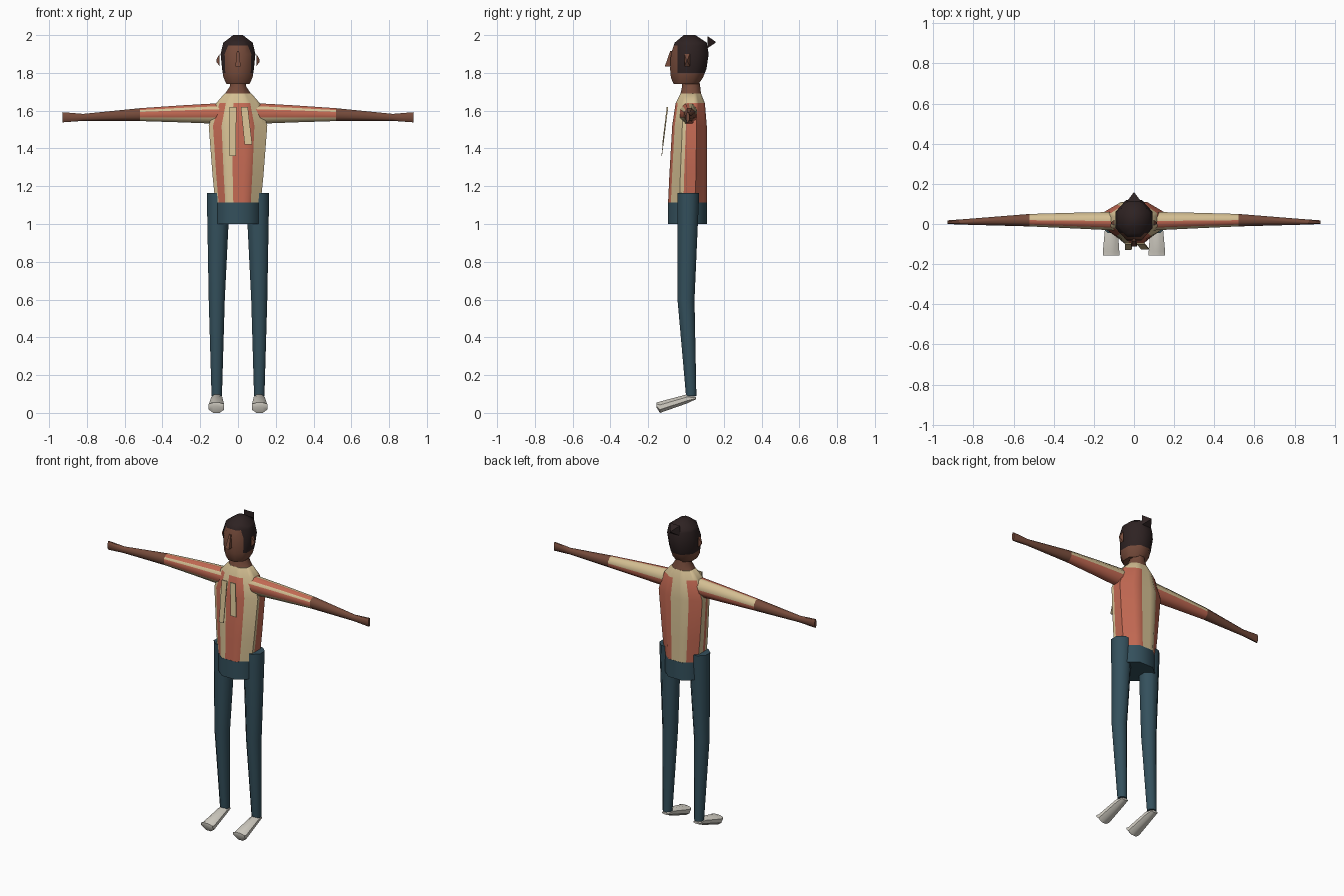
import bpy, bmesh
from math import sin, cos, pi, radians
from mathutils import Vector

cube = bpy.data.objects.get("Cube")
if cube:
    bpy.data.objects.remove(cube, do_unlink=True)


def material(name, rgb):
    m = bpy.data.materials.new(name)
    m.use_nodes = True
    m.diffuse_color = (*rgb, 1)
    m.node_tree.nodes["Principled BSDF"].inputs["Base Color"].default_value = (*rgb, 1)
    return m


RED = material("shirt_terracotta", (0.54, 0.14, 0.085))
CREAM = material("shirt_cream", (0.66, 0.52, 0.29))
SKIN = material("skin_brown", (0.18, 0.07, 0.043))
TEAL = material("trouser_teal", (0.034, 0.08, 0.107))
DARK = material("hair_dark", (0.027, 0.016, 0.016))
WHITE = material("shoe_white", (0.67, 0.64, 0.57))


def loft(name, axis, rings, mats, sides=8, sub=1, paint=None, cuts=(), mirror=1, smooth=50):
    """Skin of polygon rings along an axis; ring = (position, a_min, a_max, b_min, b_max)."""
    bm = bmesh.new()
    reach = cos(pi / sides) if sides % 4 == 0 else 1
    corner = [(cos(t) / reach, sin(t) / reach)
              for t in (2 * pi * (k + 0.5) / sides for k in range(sides))]
    unit = []
    for k, (a, b) in enumerate(corner):
        c, d = corner[(k + 1) % sides]
        unit += [(a + (c - a) * j / sub, b + (d - b) * j / sub) for j in range(sub)]
    rows = []
    for pos, a0, a1, b0, b1 in rings:
        row = []
        for u, v in unit:
            co = [(a0 + a1 + u * (a1 - a0)) / 2, (b0 + b1 + v * (b1 - b0)) / 2]
            co.insert(axis, pos)
            row.append(bm.verts.new((co[0] * mirror, co[1], co[2])))
        rows.append(row)
    n = len(unit)
    for low, high in zip(rows, rows[1:]):
        for j in range(n):
            f = bm.faces.new((low[j], low[(j + 1) % n], high[(j + 1) % n], high[j]))
            f.material_index = j
    bm.faces.new(rows[0])
    bm.faces.new(rows[-1])
    for point, normal in cuts:
        bmesh.ops.bisect_plane(bm, geom=bm.verts[:] + bm.edges[:] + bm.faces[:],
                               plane_co=point, plane_no=normal)
    # The index holds the column until the paint rule replaces it
    for f in bm.faces:
        f.material_index = paint(f.material_index, f.calc_center_median()) if paint else 0
    bmesh.ops.recalc_face_normals(bm, faces=bm.faces[:])
    mesh = bpy.data.meshes.new(name)
    bm.to_mesh(mesh)
    bm.free()
    for m in mats:
        mesh.materials.append(m)
    ob = bpy.data.objects.new(name, mesh)
    bpy.context.collection.objects.link(ob)
    bpy.ops.object.select_all(action='DESELECT')
    ob.select_set(True)
    bpy.context.view_layer.objects.active = ob
    bpy.ops.object.shade_smooth_by_angle(angle=radians(smooth))
    return ob


# Striped shirt with a plain collar
BODY = "RRRR" "RCCC" "CRRR" "CCRC" "CRRC" "CRRR" "RCCC" "CRRR"
loft("shirt", 2, [
    (1.11, -0.12, 0.12, -0.095, 0.11),
    (1.26, -0.135, 0.135, -0.088, 0.11),
    (1.52, -0.155, 0.155, -0.073, 0.11),
    (1.64, -0.115, 0.115, -0.055, 0.1),
    (1.69, -0.072, 0.072, -0.03, 0.08)],
    [RED, CREAM], sub=4,
    paint=lambda col, c: int(c.z > 1.64 or BODY[col] == "C"))
loft("neck", 2, [(1.685, -0.072, 0.072, -0.03, 0.08),
                 (1.73, -0.042, 0.042, -0.02, 0.075),
                 (1.76, -0.04, 0.04, -0.02, 0.07)], [SKIN])
loft("trouser_hips", 2, [(1.0, -0.12, 0.12, -0.096, 0.111),
                         (1.115, -0.12, 0.12, -0.096, 0.111)], [TEAL])

# Loose shirt front panels
loft("right_front_panel", 2, [(1.36, -0.045, -0.012, -0.13, -0.127),
                              (1.62, -0.045, -0.008, -0.102, -0.094)], [CREAM], sides=4)
loft("left_front_panel", 2, [(1.42, 0.035, 0.075, -0.126, -0.122),
                             (1.62, 0.015, 0.052, -0.102, -0.094)], [CREAM], sides=4)


# Head, with the hair above the temples, brow and nape
def hair_rule(col, c):
    return int(c.z > 1.8 and (c.y > -0.045 or c.z > 1.945))


loft("head", 2, [
    (1.74, -0.06, 0.06, -0.065, 0.065),
    (1.775, -0.077, 0.077, -0.08, 0.09),
    (1.82, -0.084, 0.084, -0.084, 0.108),
    (1.9, -0.092, 0.092, -0.08, 0.12),
    (1.96, -0.078, 0.078, -0.06, 0.11),
    (2.0, -0.025, 0.025, -0.012, 0.05)],
    [SKIN, DARK], paint=hair_rule,
    cuts=[(Vector((0, 0, 1.8)), Vector((0, 0, 1))),
          (Vector((0, 0, 1.945)), Vector((0, 0, 1))),
          (Vector((0, -0.045, 0)), Vector((0, 1, 0)))])
loft("hair_bun", 1, [(0.113, -0.035, 0.035, 1.93, 1.995),
                     (0.157, -0.002, 0.002, 1.96, 1.965)], [DARK], sides=4, smooth=20)
loft("nose", 2, [(1.835, -0.014, 0.014, -0.112, -0.07),
                 (1.915, -0.006, 0.006, -0.084, -0.07)], [SKIN], sides=4, smooth=20)

# Limbs, built once for each side
SLEEVE = "CC" "CR" "RC" "RR" "CC" "RR" "RR" "RC"
for side, s in (("left", 1), ("right", -1)):
    loft(side + "_ear", 0, [(0.098, -0.008, 0.02, 1.835, 1.9),
                            (0.115, 0.002, 0.008, 1.86, 1.87)],
         [SKIN], sides=4, mirror=s, smooth=20)
    loft(side + "_sleeve", 0, [(0.09, -0.032, 0.06, 1.53, 1.64),
                               (0.3, -0.022, 0.056, 1.538, 1.628),
                               (0.52, -0.012, 0.05, 1.545, 1.613)],
         [RED, CREAM], sub=2, mirror=s,
         paint=lambda col, c: int(SLEEVE[col] == "C"))
    loft(side + "_forearm_and_hand", 0, [(0.52, -0.012, 0.05, 1.545, 1.613),
                                         (0.82, -0.004, 0.026, 1.546, 1.583),
                                         (0.93, 0.0, 0.018, 1.538, 1.592)],
         [SKIN], mirror=s)
    loft(side + "_trouser_leg", 2, [(0.09, 0.085, 0.14, 0.0, 0.055),
                                    (0.6, 0.07, 0.155, -0.045, 0.045),
                                    (1.165, 0.042, 0.165, -0.045, 0.07)],
         [TEAL], mirror=s)
    loft(side + "_shoe", 1, [(-0.157, 0.073, 0.155, 0.03, 0.054),
                             (-0.138, 0.073, 0.155, 0.0, 0.06),
                             (0.005, 0.083, 0.142, 0.05, 0.098),
                             (0.052, 0.09, 0.135, 0.072, 0.085)],
         [WHITE], mirror=s)
